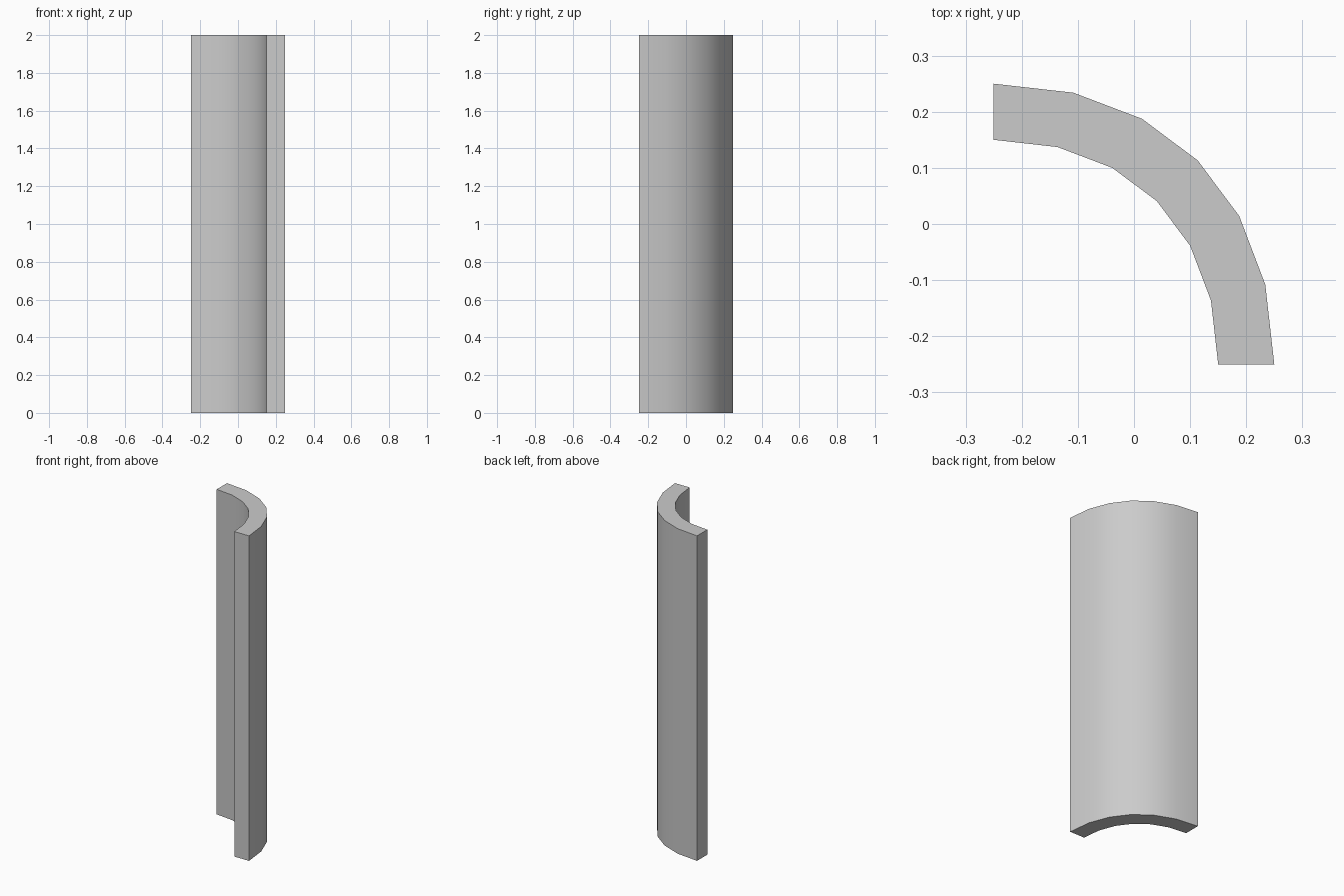
import bpy
import bmesh
import math

if "Cube" in bpy.data.objects:
    bpy.data.objects.remove(bpy.data.objects["Cube"])

HEIGHT = 2.0
CORNER = -0.25      # x and y of the curve's centre
STEPS = 6           # segments along the quarter turn
HANDLE = 0.605      # bezier handle length relative to radius


def quarter_curve(radius):
    """Quarter-turn bezier from the +x end to the +y end."""
    points = []
    for i in range(STEPS + 1):
        t = i / STEPS
        s = 1 - t
        x = s**3 + 3 * s * s * t + 3 * s * t * t * HANDLE
        y = 3 * s * s * t * HANDLE + 3 * s * t * t + t**3
        points.append((CORNER + radius * x, CORNER + radius * y))
    return points


# Footprint: outer curve out, inner curve back
profile = quarter_curve(0.5) + quarter_curve(0.4)[::-1]

# Curved wall: footprint extruded upward
bm = bmesh.new()
base = bm.faces.new([bm.verts.new((x, y, 0)) for x, y in profile])
extruded = bmesh.ops.extrude_face_region(bm, geom=[base], use_keep_orig=True)
top = [g for g in extruded["geom"] if isinstance(g, bmesh.types.BMVert)]
bmesh.ops.translate(bm, verts=top, vec=(0, 0, HEIGHT))
bmesh.ops.recalc_face_normals(bm, faces=bm.faces)

mesh = bpy.data.meshes.new("curved_wall")
bm.to_mesh(mesh)
bm.free()
wall = bpy.data.objects.new("curved_wall", mesh)
bpy.context.collection.objects.link(wall)

# Smooth curved sides, sharp rims and ends
bpy.context.view_layer.objects.active = wall
wall.select_set(True)
bpy.ops.object.shade_smooth_by_angle(angle=math.radians(30))
